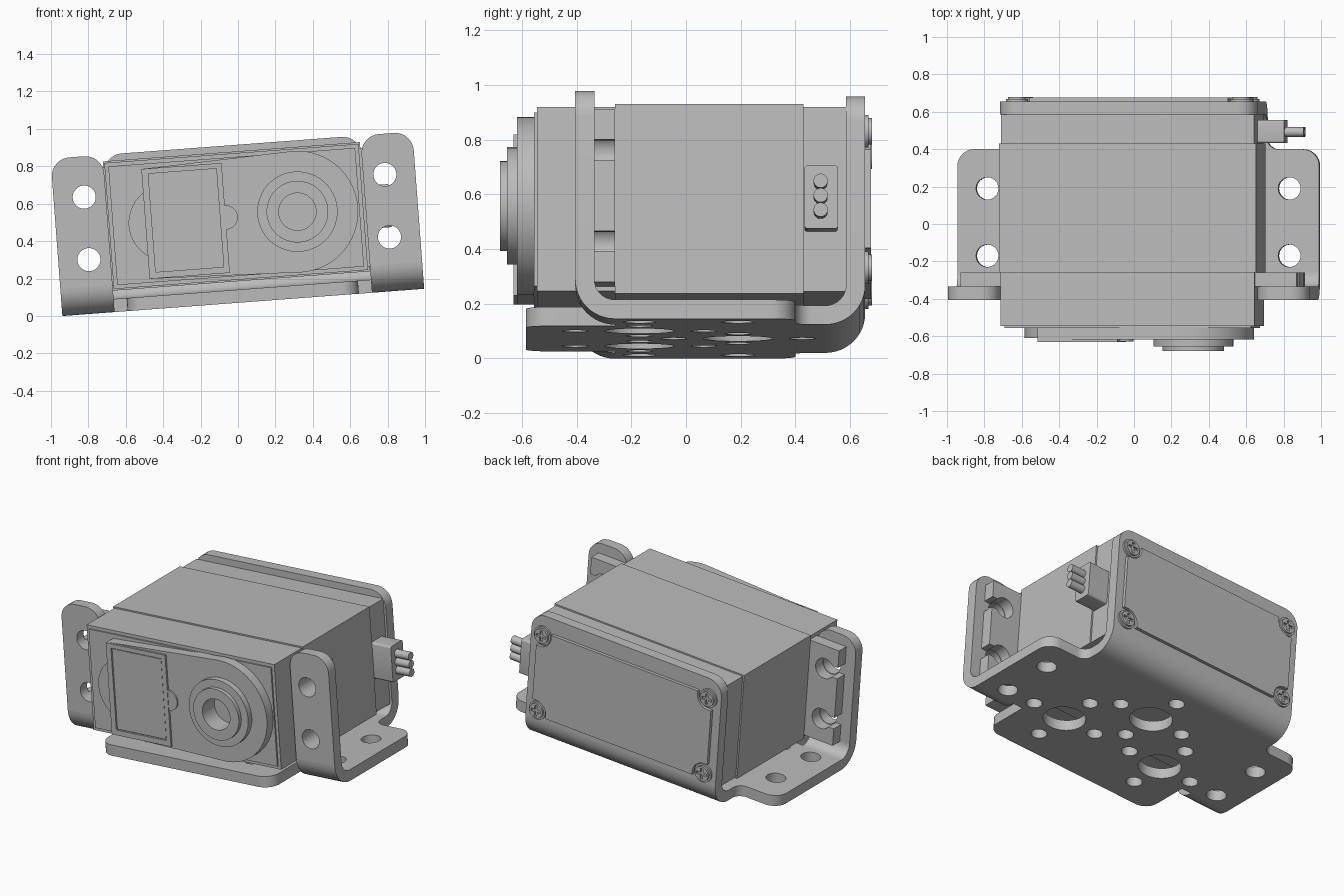
import bpy, bmesh
from math import cos, sin, pi, radians
from mathutils import Matrix, Vector

cube = bpy.data.objects.get("Cube")
if cube:
    bpy.data.objects.remove(cube)

# One plain grey for every part
grey = bpy.data.materials.new("light_grey")
grey.use_nodes = True
grey.diffuse_color = (0.5, 0.5, 0.5, 1)
grey.node_tree.nodes["Principled BSDF"].inputs["Base Color"].default_value = (0.5, 0.5, 0.5, 1)

# The whole assembly is tilted about the depth axis
TILT = Matrix.Rotation(radians(-4.3), 4, 'Y') @ Matrix.Translation((0.0335, 0, 0.075))
AXES = {
    'x': Matrix(((0, 0, 1, 0), (1, 0, 0, 0), (0, 1, 0, 0), (0, 0, 0, 1))),
    'y': Matrix.Rotation(pi / 2, 4, 'X'),
    'z': Matrix.Identity(4),
}


def prism(name, axis, a, b, outline, *holes):
    """Extrude a flat outline with holes along an axis from a to b."""
    curve = bpy.data.curves.new(name, 'CURVE')
    curve.dimensions = '2D'
    curve.fill_mode = 'BOTH'
    curve.extrude = abs(b - a) / 2
    for loop in (outline, *holes):
        spline = curve.splines.new('POLY')
        spline.points.add(len(loop) - 1)
        for point, (x, y) in zip(spline.points, loop):
            point.co = (x, y, 0, 1)
        spline.use_cyclic_u = True
    obj = bpy.data.objects.new(name, curve)
    bpy.context.collection.objects.link(obj)
    bpy.ops.object.select_all(action='DESELECT')
    obj.select_set(True)
    bpy.context.view_layer.objects.active = obj
    bpy.ops.object.convert(target='MESH')
    obj = bpy.context.view_layer.objects.active
    shift = Vector([(a + b) / 2 if k == axis else 0 for k in 'xyz'])
    obj.data.transform(TILT @ Matrix.Translation(shift) @ AXES[axis])
    bm = bmesh.new()
    bm.from_mesh(obj.data)
    bmesh.ops.remove_doubles(bm, verts=bm.verts, dist=0.0001)
    bmesh.ops.recalc_face_normals(bm, faces=bm.faces)
    bm.to_mesh(obj.data)
    bm.free()
    obj.data.materials.clear()
    obj.data.materials.append(grey)
    bpy.ops.object.shade_smooth_by_angle(angle=radians(30))
    return obj


def arc(x, y, r, start=0, end=360, n=32):
    full = end - start == 360
    steps = [radians(start + (end - start) * i / n) for i in range(n if full else n + 1)]
    return [(x + r * cos(t), y + r * sin(t)) for t in steps]


def rect(x0, x1, y0, y1):
    return [(x0, y0), (x1, y0), (x1, y1), (x0, y1)]


def rounded(corners, n=8):
    """Round right-angled corners given as (x, y, radius)."""
    out = []
    for i, (x, y, r) in enumerate(corners):
        p = Vector((x, y))
        if r == 0:
            out.append((x, y))
            continue
        u = (Vector(corners[i - 1][:2]) - p).normalized()
        v = (Vector(corners[(i + 1) % len(corners)][:2]) - p).normalized()
        c = p + r * (u + v)
        for k in range(n + 1):
            t = pi / 2 * k / n
            out.append(tuple(c - r * (v * cos(t) + u * sin(t))))
    return out


def mirrored(points, s):
    return [(s * x, y) for x, y in points]


# Bracket floor: stepped plan with a front lip and two side flanges
BOTTOM, TOP, BEND = -0.005, 0.065, 0.145
half = [(0.62, -0.585, 0.09), (0.62, -0.26, 0), (0.97, -0.26, 0),
        (0.97, 0.4, 0.09), (0.69, 0.4, 0.06), (0.69, 0.51, 0)]
plan = rounded(half + [(-x, y, r) for x, y, r in reversed(half)])
holes = [arc(s * 0.81, y, 0.06, n=24) for s in (-1, 1) for y in (-0.17, 0.19)]
for cx, cy in ((0.37, -0.17), (-0.37, -0.17), (0, 0.19)):
    holes.append(arc(cx, cy, 0.128))
    for dx, dy in ((1, 0), (-1, 0), (0, 1), (0, -1)):
        holes.append(arc(cx + dx * 0.235, cy + dy * 0.235, 0.048, n=20))
prism("bracket_floor", 'z', BOTTOM, TOP, plan, *holes)

# Bracket back wall and its bend
inner = BEND - (TOP - BOTTOM)
height = BOTTOM + BEND
bend = arc(0.51, height, BEND, -90, 0, 12) + arc(0.51, height, inner, 0, -90, 12)
prism("bracket_back_bend", 'x', -0.69, 0.69, bend)
prism("bracket_back_wall", 'y', 0.585, 0.655, rounded(
    [(-0.69, height, 0), (0.69, height, 0), (0.69, 0.838, 0.1), (-0.69, 0.838, 0.1)]))

for s, side in ((1, "left"), (-1, "right")):
    # Bracket front tabs with two screw holes each
    bend = arc(-0.26, height, BEND, 180, 270, 12) + arc(-0.26, height, inner, 270, 180, 12)
    prism(side + "_tab_bend", 'x', s * 0.69, s * 0.97, bend)
    tab = rounded([(0.69, height, 0), (0.97, height, 0), (0.97, 0.838, 0.1), (0.69, 0.838, 0.1)])
    prism(side + "_tab", 'y', -0.405, -0.335, mirrored(tab, s),
          *[arc(s * 0.806, w, 0.062, n=24) for w in (0.285, 0.62)])

    # Motor ears with open keyhole slots
    ear = [(0.66, 0.135), (0.9, 0.135)]
    for w in (0.285, 0.62):
        ear += [(0.9, w - 0.037)] + arc(0.806, w, 0.066, -34, -326, 20) + [(0.9, w + 0.037)]
    ear += [(0.9, 0.77), (0.66, 0.77)]
    prism(side + "_ear", 'y', -0.335, -0.26, mirrored(ear, s))

# Motor case in three sections, with a thin front rim
prism("case_front", 'y', -0.545, -0.26, rect(-0.685, 0.678, 0.118, 0.794))
prism("case_middle", 'y', -0.26, 0.43, rect(-0.692, 0.686, 0.11, 0.803))
prism("case_rear", 'y', 0.43, 0.585, rect(-0.682, 0.676, 0.118, 0.794))
prism("case_front_rim", 'y', -0.555, -0.545, rect(-0.665, 0.658, 0.138, 0.774))

# Gear cover: left boss, main plate with shaft collar, label frame and pip
cx, cz = 0.325, 0.457
prism("gear_boss", 'y', -0.61, -0.555, arc(-0.375, 0.45, 0.205, n=48))
prism("gear_cover", 'y', -0.617, -0.555,
      [(-0.49, 0.158)] + arc(cx, cz, 0.325, -95, 95, 40) + [(-0.49, 0.747)],
      arc(cx, cz, 0.1))
prism("cover_frame", 'y', -0.63, -0.617, rect(-0.49, -0.06, 0.158, 0.747),
      rect(-0.455, -0.09, 0.192, 0.719))
prism("cover_inset", 'y', -0.625, -0.617, rect(-0.45, -0.095, 0.197, 0.714))
prism("cover_pip", 'y', -0.627, -0.617, arc(-0.06, 0.455, 0.065, -90, 90, 20))
prism("shaft_collar", 'y', -0.655, -0.617, arc(cx, cz, 0.215, n=48), arc(cx, cz, 0.1))
prism("shaft_ring", 'y', -0.68, -0.655, arc(cx, cz, 0.165, n=48), arc(cx, cz, 0.1))

# Back panel with scooped corners, and a cross-head screw in each
mid, su, sw = 0.46, 0.602, 0.25
panel = []
for sx, sz, start in ((1, 1, 0), (-1, 1, 90), (-1, -1, 180), (1, -1, 270)):
    scoop = arc(sx * (su + 0.01), mid + sz * (sw + 0.01), 0.08, start + 270, start + 180, 10)
    panel += [(sx * 0.635, scoop[0][1])] if sx * sz > 0 else [(scoop[0][0], mid + sz * 0.28)]
    panel += scoop
    panel += [(scoop[-1][0], mid + sz * 0.28)] if sx * sz > 0 else [(sx * 0.635, scoop[-1][1])]
prism("back_panel", 'y', 0.655, 0.676, panel)

cross = [(0.035, 0.009), (0.009, 0.009), (0.009, 0.035)]
for sx in (-1, 1):
    for sz in (-1, 1):
        x, z = sx * su, mid + sz * sw
        slot = []
        for k in range(4):
            turn = Matrix.Rotation(k * pi / 2, 2)
            slot += [tuple(turn @ Vector(p) + Vector((x, z))) for p in cross]
        prism("screw_base", 'y', 0.655, 0.667, arc(x, z, 0.06, n=24))
        prism("screw_head", 'y', 0.667, 0.68, arc(x, z, 0.048, n=24), slot)

# Cable plug with three wires
prism("plug", 'x', 0.66, 0.82, rounded(
    [(0.433, 0.337, 0.012), (0.556, 0.337, 0.012), (0.556, 0.568, 0.012), (0.433, 0.568, 0.012)], 4))
for k in (-1, 0, 1):
    prism("wire", 'x', 0.82, 0.92, arc(0.492, 0.452 + k * 0.053, 0.026, n=20))
